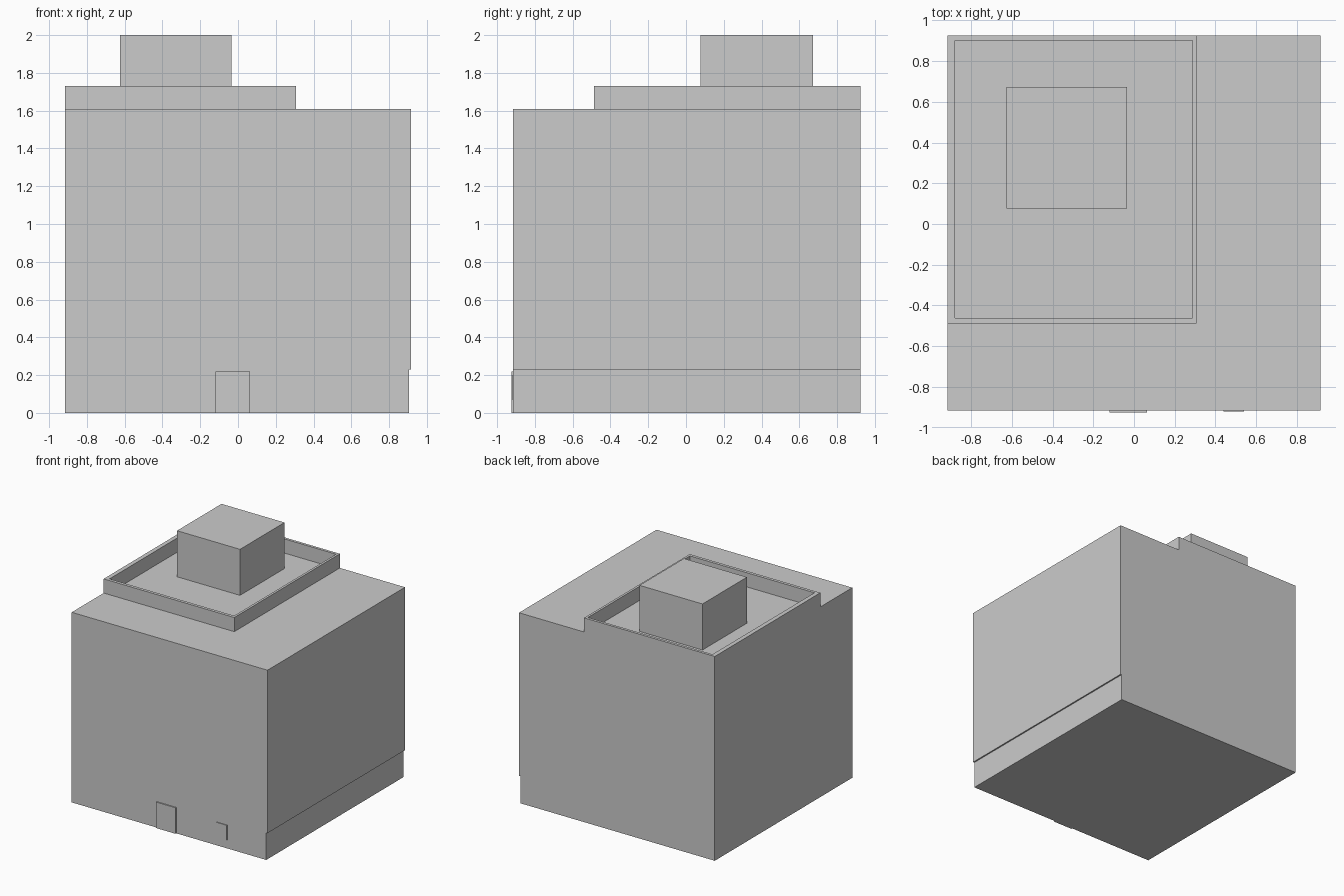
import bpy, bmesh

if "Cube" in bpy.data.objects:
    bpy.data.objects.remove(bpy.data.objects["Cube"])


def prism(name, outline, direction):
    """Extrude a flat outline along a direction into a closed solid."""
    bm = bmesh.new()
    face = bm.faces.new([bm.verts.new(p) for p in outline])
    new = bmesh.ops.extrude_face_region(bm, geom=[face])["geom"]
    bmesh.ops.translate(bm, vec=direction,
                        verts=[v for v in new if isinstance(v, bmesh.types.BMVert)])
    bmesh.ops.recalc_face_normals(bm, faces=bm.faces)
    mesh = bpy.data.meshes.new(name)
    bm.to_mesh(mesh)
    bm.free()
    obj = bpy.data.objects.new(name, mesh)
    bpy.context.collection.objects.link(obj)
    return obj


def box(name, x0, x1, y0, y1, z0, z1):
    return prism(name, [(x0, y0, z0), (x1, y0, z0), (x1, y1, z0), (x0, y1, z0)],
                 (0, 0, z1 - z0))


# Main block: front profile with the overhang on the right side
profile = [(-0.917, 0), (0.905, 0), (0.905, 0.23), (0.917, 0.23),
           (0.917, 1.61), (-0.917, 1.61)]
prism("building_body", [(x, -0.915, z) for x, z in profile], (0, 1.84, 0))

# Rooftop parapet: one ring with the roof showing inside
ox0, ox1, oy0, oy1 = -0.917, 0.307, -0.488, 0.925
ix0, ix1, iy0, iy1 = -0.88, 0.287, -0.462, 0.902
parapet = box("parapet", ox0, ox1, oy0, oy1, 1.61, 1.73)
cutter = box("parapet_cutter", ix0, ix1, iy0, iy1, 1.5, 1.8)
cutter.hide_render = True
cutter.hide_viewport = True
cut = parapet.modifiers.new("opening", "BOOLEAN")
cut.operation = "DIFFERENCE"
cut.solver = "EXACT"
cut.object = cutter

# Rooftop hut
box("roof_hut", -0.625, -0.035, 0.077, 0.672, 1.61, 2.0)

# Door and window panels on the front wall
box("door", -0.12, 0.063, -0.925, -0.915, 0, 0.22)
box("window", 0.44, 0.54, -0.922, -0.915, 0.072, 0.198)
